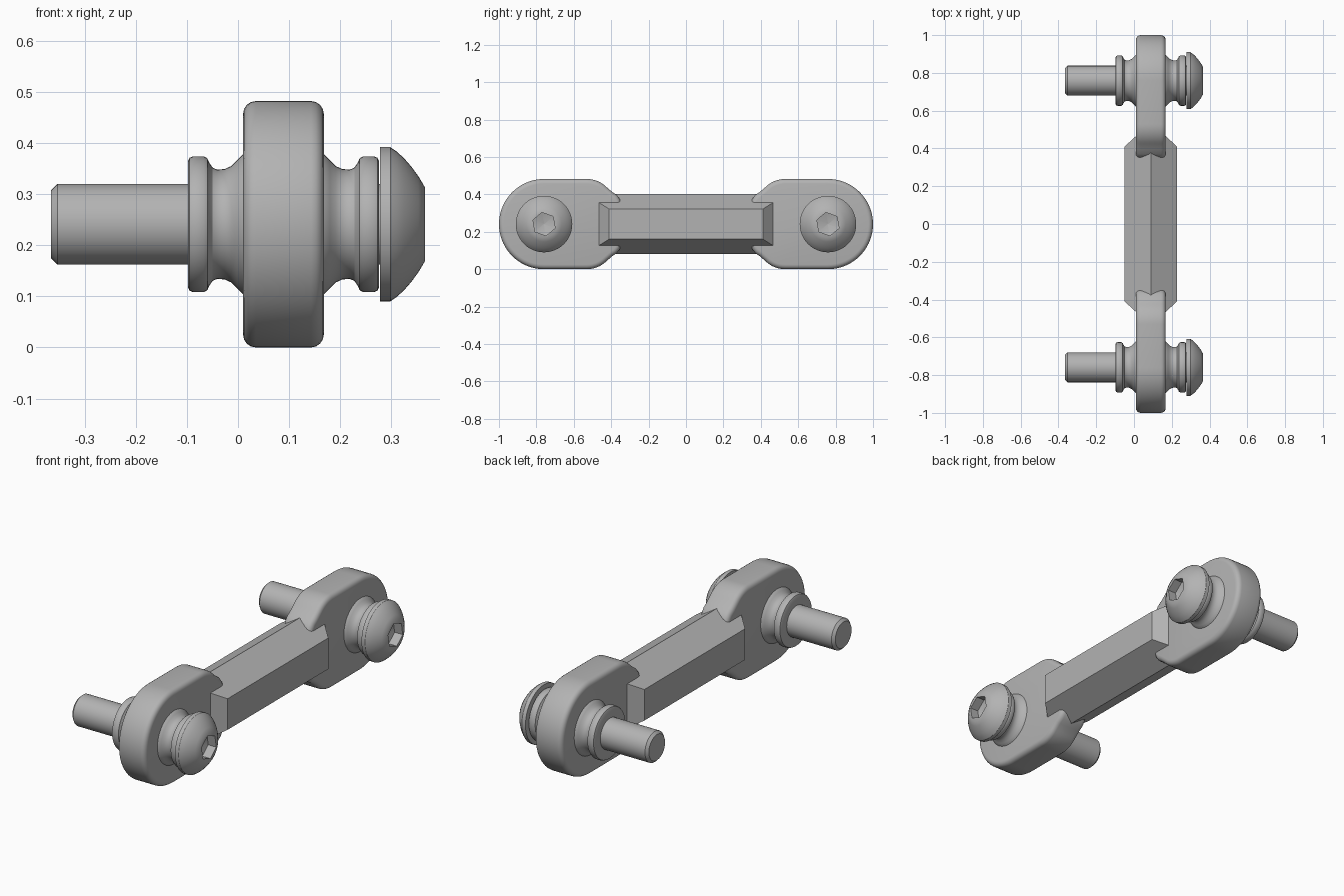
import bpy, bmesh, math
from mathutils import Vector

cube = bpy.data.objects.get("Cube")
if cube:
    bpy.data.objects.remove(cube, do_unlink=True)

MID_X, MID_Z = 0.089, 0.241      # centre line of the link
EYE_Y, EYE_R = 0.759, 0.241      # rounded ends
HALF = 0.079                     # half thickness of the ends
HEX_R = 0.16

steel = bpy.data.materials.new("grey_steel")
steel.use_nodes = True
GREY = (0.45, 0.45, 0.45, 1)
steel.diffuse_color = GREY
steel.node_tree.nodes["Principled BSDF"].inputs["Base Color"].default_value = GREY


def finish(name, bm):
    bmesh.ops.recalc_face_normals(bm, faces=bm.faces)
    mesh = bpy.data.meshes.new(name)
    bm.to_mesh(mesh)
    bm.free()
    mesh.materials.append(steel)
    ob = bpy.data.objects.new(name, mesh)
    bpy.context.collection.objects.link(ob)
    return ob


def activate(ob):
    bpy.ops.object.select_all(action="DESELECT")
    ob.select_set(True)
    bpy.context.view_layer.objects.active = ob


def apply_modifiers(ob):
    activate(ob)
    for mod in list(ob.modifiers):
        bpy.ops.object.modifier_apply(modifier=mod.name)


def smooth(ob):
    activate(ob)
    bpy.ops.object.shade_smooth_by_angle(angle=math.radians(32))


def lathe(name, profile, y, sides=48, turn=0.0):
    """Turn (x, radius) points about an axis along x."""
    bm = bmesh.new()
    rings = []
    for x, r in profile:
        angles = [turn + math.tau * i / sides for i in range(sides)]
        rings.append([bm.verts.new((x, y + r * math.cos(a), MID_Z + r * math.sin(a)))
                      for a in angles])
    for a, b in zip(rings, rings[1:]):
        for i in range(sides):
            j = (i + 1) % sides
            bm.faces.new((a[i], a[j], b[j], b[i]))
    bm.faces.new(rings[0])
    bm.faces.new(rings[-1])
    return finish(name, bm)


def arc(cy, cz, r, start, end, steps):
    return [(cy + r * math.cos(math.radians(start + (end - start) * i / steps)),
             cz + r * math.sin(math.radians(start + (end - start) * i / steps)))
            for i in range(steps + 1)]


# Hexagonal centre bar with chamfered ends
bm = bmesh.new()
base = [bm.verts.new((MID_X + HEX_R * math.sin(math.tau * i / 6), -0.465,
                      MID_Z + HEX_R * math.cos(math.tau * i / 6))) for i in range(6)]
face = bm.faces.new(base)
out = bmesh.ops.extrude_face_region(bm, geom=[face])
bmesh.ops.translate(bm, vec=(0, 0.93, 0),
                    verts=[v for v in out["geom"] if isinstance(v, bmesh.types.BMVert)])
for sx in (-1, 1):
    for sy in (-1, 1):
        bmesh.ops.bisect_plane(bm, geom=bm.verts[:] + bm.edges[:] + bm.faces[:],
                               plane_co=(MID_X + sx * HALF, sy * 0.465, MID_Z),
                               plane_no=Vector((sx * 0.055, sy * 0.06, 0)).normalized(),
                               clear_outer=True)
        bmesh.ops.holes_fill(bm, edges=[e for e in bm.edges if e.is_boundary])
finish("centre_bar", bm)

# Outline of one end: top curve flowing into the bar, then mirrored below
shoulder = arc(0.53, EYE_R - 0.15, 0.15, 90, 135, 8)
shoulder += [(0.395, 0.172), (0.37, 0.155), (0.355, 0.135), (0.34, 0.1)]
outline = arc(EYE_Y, 0, EYE_R, -90, 90, 36) + shoulder
outline += [(y, -z) for y, z in reversed(shoulder)]

# Ball and neck with a collar on each side
half_ball = [(0.187, 0.08), (0.187, 0.123), (0.184, 0.130), (0.177, 0.133),
             (0.156, 0.133), (0.149, 0.129), (0.145, 0.120), (0.139, 0.111),
             (0.130, 0.107), (0.115, 0.108), (0.102, 0.114), (0.091, 0.125),
             (HALF, 0.137), (0.05, 0.15)]
ball = [(MID_X - d, r) for d, r in half_ball]
ball += [(MID_X + d, r) for d, r in reversed(half_ball)]

# Button head: a flat rim, then a dome
head = [(0.278, 0.05), (0.278, 0.151), (0.298, 0.151), (0.311, 0.142),
        (0.325, 0.129), (0.339, 0.113), (0.353, 0.094), (0.366, 0.072)]

for side, sy in (("front", -1), ("back", 1)):
    y = sy * EYE_Y

    # Rounded end
    bm = bmesh.new()
    face = bm.faces.new([bm.verts.new((MID_X - HALF, sy * py, MID_Z + pz))
                         for py, pz in outline])
    out = bmesh.ops.extrude_face_region(bm, geom=[face])
    bmesh.ops.translate(bm, vec=(2 * HALF, 0, 0),
                        verts=[v for v in out["geom"] if isinstance(v, bmesh.types.BMVert)])
    eye = finish(side + "_eye", bm)
    bevel = eye.modifiers.new("rounded_rim", "BEVEL")
    bevel.width = 0.025
    bevel.segments = 4
    bevel.limit_method = "ANGLE"
    bevel.angle_limit = math.radians(65)
    apply_modifiers(eye)
    smooth(eye)

    # Ball joint
    smooth(lathe(side + "_ball_joint", ball, y))

    # Bolt shank
    shank = [(-0.366, 0.066), (-0.353, 0.079), (0.29, 0.079)]
    smooth(lathe(side + "_bolt_shank", shank, y))

    # Bolt head with hexagonal socket
    bolt_head = lathe(side + "_bolt_head", head, y)
    socket = lathe("socket_cutter", [(0.303, 0.004), (0.32, 0.063), (0.4, 0.063)],
                   y, sides=6, turn=math.radians(100))
    socket.hide_render = True
    cut = bolt_head.modifiers.new("socket", "BOOLEAN")
    cut.operation = "DIFFERENCE"
    cut.solver = "EXACT"
    cut.object = socket
    apply_modifiers(bolt_head)
    bpy.data.objects.remove(socket, do_unlink=True)
    smooth(bolt_head)
